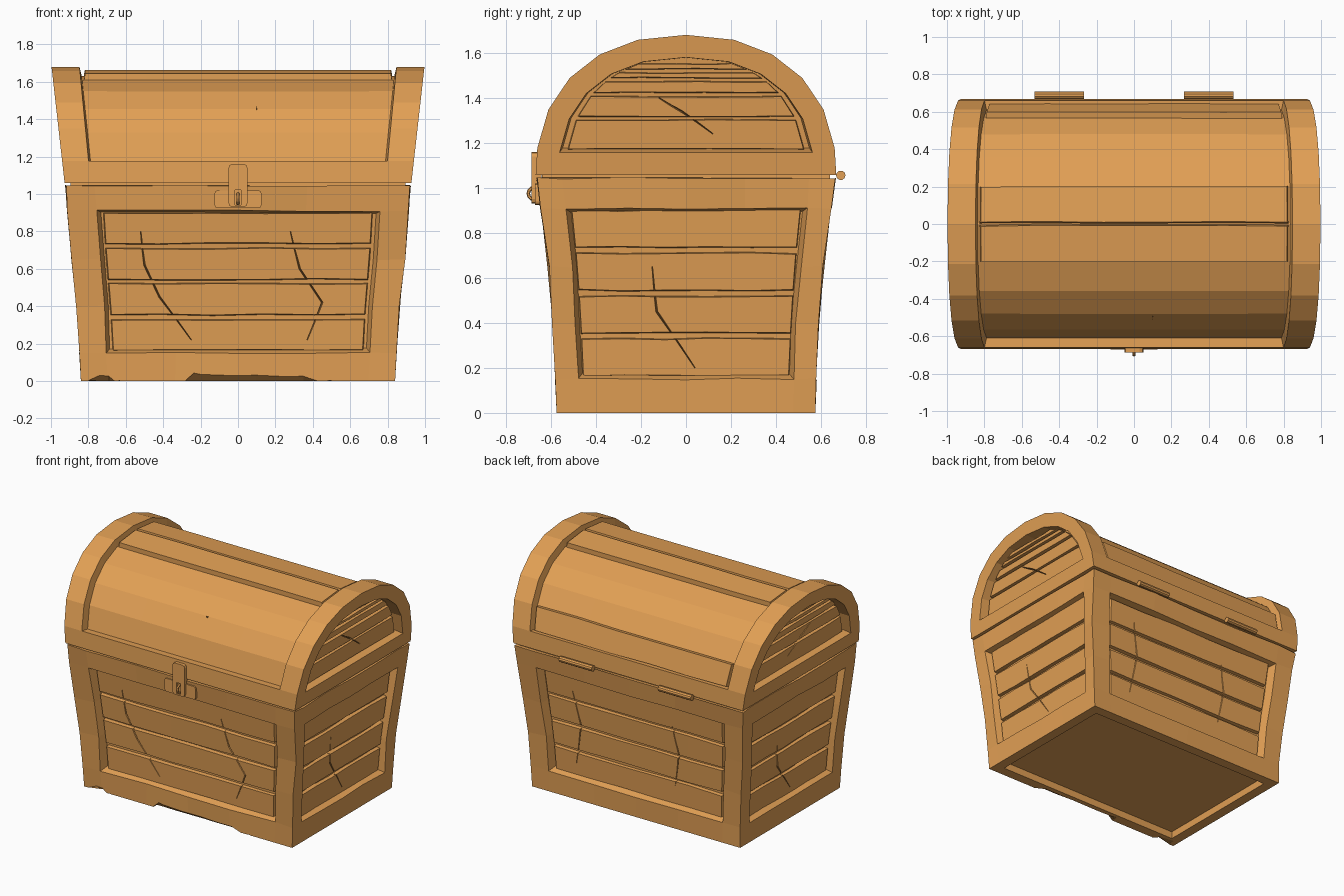
import bpy, bmesh, random
from math import sin, cos, radians, pi
from mathutils import Vector, Matrix

random.seed(4)
if "Cube" in bpy.data.objects:
    bpy.data.objects.remove(bpy.data.objects["Cube"])

wood = bpy.data.materials.new("warm wood")
wood.use_nodes = True
wood.diffuse_color = (0.76, 0.35, 0.09, 1)
wood.node_tree.nodes["Principled BSDF"].inputs["Base Color"].default_value = (0.76, 0.35, 0.09, 1)


def finish(name, bm):
    mesh = bpy.data.meshes.new(name)
    bm.to_mesh(mesh)
    bm.free()
    mesh.materials.append(wood)
    ob = bpy.data.objects.new(name, mesh)
    bpy.context.collection.objects.link(ob)
    return ob


def tube(bm, rings):
    """Closed solid lofted through rings of equal length."""
    vs = [[bm.verts.new(p) for p in ring] for ring in rings]
    n = len(vs[0])
    faces = [bm.faces.new((a[i], a[(i + 1) % n], b[(i + 1) % n], b[i]))
             for a, b in zip(vs, vs[1:]) for i in range(n)]
    faces += [bm.faces.new(vs[0]), bm.faces.new(vs[-1])]
    bmesh.ops.recalc_face_normals(bm, faces=faces)


def inset(bm, faces, thickness, depth):
    bmesh.ops.inset_region(bm, faces=faces, thickness=thickness, depth=depth,
                           use_even_offset=True, use_boundary=True)


def carve(target, solids):
    """Cut a list of lofted solids out of the target."""
    bm = bmesh.new()
    for rings in solids:
        tube(bm, rings)
    cutter = finish("cutter", bm)
    cutter.hide_render = True
    mod = target.modifiers.new("carve", 'BOOLEAN')
    mod.operation, mod.object, mod.solver = 'DIFFERENCE', cutter, 'EXACT'
    with bpy.context.temp_override(object=target, active_object=target):
        bpy.ops.object.modifier_apply(modifier=mod.name)
    bpy.data.objects.remove(cutter)


def crack(points):
    """Tapered wedge along (position, normal) pairs."""
    rings = []
    for i, (p, n) in enumerate(points):
        a, b = points[max(i - 1, 0)][0], points[min(i + 1, len(points) - 1)][0]
        w = 0.003 if i in (0, len(points) - 1) else 0.009
        side = (b - a).cross(n).normalized() * w
        rings.append([p - n * 0.025, p + n * 0.025 + side, p + n * 0.025 - side])
    return rings


def plank(bm, place, gap, front, back, cols=(-1, -0.6, -0.2, 0.2, 0.6, 1)):
    """Board with a wavy edge; place(u, v, depth) gives a point."""
    rings = []
    for u in cols:
        lo, hi = (gap * random.uniform(0.4, 1.1) for _ in "ab")
        rings.append([place(u, lo, back), place(u, 1 - hi, back),
                      place(u * 0.99, 1 - hi - gap * 0.5, front),
                      place(u * 0.99, lo + gap * 0.5, front)])
    tube(bm, rings)


# Flared body outline: height, half width, half depth
OUTLINE = [(0, 0.84, 0.575), (0.15, 0.845, 0.578), (0.4, 0.862, 0.592),
           (0.65, 0.89, 0.612), (0.91, 0.91, 0.645), (1.042, 0.92, 0.662)]


def half(z, axis):
    for a, b in zip(OUTLINE, OUTLINE[1:]):
        if z <= b[0]:
            break
    t = (z - a[0]) / (b[0] - a[0])
    return a[axis] + t * (b[axis] - a[axis])


def turn(k, x, y):
    return [(x, y), (-y, x), (-x, -y), (y, -x)][k]


def wall(k, u, z, d):
    """Point on body wall k: 0 front, 1 left, 2 back, 3 right."""
    along, out = (1, 2) if k % 2 == 0 else (2, 1)
    return Vector((*turn(k, u * half(z, along), -half(z, out) - d), z))


# Body with recessed wall panels and a recessed underside
bm = bmesh.new()
rings = []
for z, _, _ in OUTLINE:
    ring = [wall(k, u, z, 0) for k in range(4) for u in (-1, -0.83, -0.4, 0, 0.4, 0.83)]
    for p in ring:
        if z > 0:
            p += Vector([random.uniform(-0.005, 0.005) for _ in range(3)])
    rings.append(ring)
tube(bm, rings)
bm.normal_update()
panels = []
for f in bm.faces:
    c = f.calc_center_median()
    if 0.16 < c.z < 0.9 and min(abs(c.x) / half(c.z, 1), abs(c.y) / half(c.z, 2)) < 0.8:
        panels.append(f)
base = [f for f in bm.faces if f.normal.z < -0.9]
inset(bm, panels, 0.02, -0.06)
inset(bm, base, 0.075, 0)
inset(bm, base, 0.004, -0.05)
body = finish("body_frame", bm)


# Worn chips along the lower front edge
def chip(steps):
    return [[(x, -0.625, 2.25 * h), (x, -0.625, -0.5 * h), (x, -0.515, -0.5 * h)] for x, h in steps]


carve(body, [chip([(-0.28, 0.003), (-0.2, 0.035), (0.1, 0.03), (0.35, 0.025), (0.5, 0.003)]),
             chip([(-0.8, 0.003), (-0.69, 0.025), (-0.63, 0.003)])])

# Four boards on each wall, with splits in the wood
CRACKS = {0: [[(-0.52, 0.8), (-0.5, 0.62), (-0.42, 0.45), (-0.25, 0.22)],
              [(0.28, 0.8), (0.33, 0.6), (0.45, 0.42), (0.37, 0.22)]],
          1: [[(-0.15, 0.65), (-0.13, 0.45), (0.04, 0.2)]],
          2: [[(-0.5, 0.8), (-0.45, 0.55), (-0.5, 0.25)],
              [(0.3, 0.75), (0.34, 0.55), (0.3, 0.3)]],
          3: [[(-0.17, 0.65), (-0.13, 0.42), (0.04, 0.2)]]}
for k, side in enumerate(("front", "left", "back", "right")):
    bm = bmesh.new()
    for i in range(4):
        z0 = 0.152 + i * 0.19
        plank(bm, lambda u, v, d: wall(k, u * 0.795, z0 + v * 0.19, d), 0.06, -0.035, -0.075)
    boards = finish(side + "_boards", bm)
    normal = Vector((*turn(k, 0, -1), 0))
    along = 1 if k % 2 == 0 else 2
    carve(boards, [crack([(wall(k, a / half(z, along), z, -0.035), normal) for a, z in line])
                   for line in CRACKS[k]])

# Filler behind the seam between body and lid
bm = bmesh.new()
bmesh.ops.create_cube(bm, size=1, matrix=Matrix.Translation((0, 0, 1.045)) @ Matrix.Diagonal((1.79, 1.28, 0.06, 1)))
finish("seam_filler", bm)


# Arched lid
def arch(deg):
    c, s = cos(radians(deg)), max(sin(radians(deg)), 0)
    return Vector((0, -0.668 * (1 if c > 0 else -1) * abs(c) ** 0.89, 1.058 + 0.622 * s ** 0.89))


def lid_x(z):
    return 0.927 + 0.07 * (z - 1.058) / 0.622


STEPS = [9 + 16.2 * i for i in range(11)]
bm = bmesh.new()
outline = [arch(a) for a in [0] + STEPS + [180]]
tube(bm, [[(f * lid_x(p.z), p.y, p.z) for p in outline] for f in (-1, -0.85, -0.4, 0, 0.4, 0.85, 1)])
bm.normal_update()
top = [f for f in bm.faces if abs(f.normal.x) < 0.5 and f.calc_center_median().z > 1.17
       and abs(f.calc_center_median().x) < 0.82]


def ends():
    return [f for f in bm.faces if len(f.verts) > 4 and abs(f.normal.x) > 0.8]


inset(bm, top, 0.012, -0.05)
inset(bm, ends(), 0.1, 0)
bmesh.ops.remove_doubles(bm, verts=list({v for f in ends() for v in f.verts}), dist=0.025)
bm.normal_update()
inset(bm, ends(), 0.01, -0.08)
finish("lid_frame", bm)

# Boards over the lid
bm = bmesh.new()
for a, b in zip(STEPS, STEPS[1:]):
    p, q = arch(a), arch(b)
    n = (q - p).cross(Vector((1, 0, 0))).normalized()
    n = n if n.dot(p - Vector((0, 0, 1.05))) > 0 else -n

    def place(u, v, d):
        r = p.lerp(q, v)
        return Vector((u * (0.85 * lid_x(r.z) - 0.02), r.y, r.z)) + n * d
    plank(bm, place, 0.045, -0.016, -0.065)
lid_boards = finish("lid_boards", bm)
splits = []
for line in ([(-0.53, 51), (-0.53, 43), (-0.48, 36)],
             [(0.47, 53), (0.53, 36), (0.44, 17)],
             [(0.24, 90), (0.18, 75), (0.13, 58), (0.1, 40)],
             [(-0.3, 154), (-0.28, 143), (-0.23, 136)],
             [(0.5, 154), (0.44, 143), (0.52, 130)],
             [(-0.63, 133), (-0.5, 122), (-0.38, 109), (-0.28, 100)]):
    points = []
    for x, a in line:
        n = Vector((0, -cos(radians(a)), sin(radians(a))))
        points.append((arch(a) - n * 0.02 + Vector((x, 0, 0)), n))
    splits.append(crack(points))
carve(lid_boards, splits)


# Boards in the arched ends of the lid
def end_width(z):
    return 0.535 * max(1 - ((z - 1.06) / 0.52) ** 2.25, 0) ** 0.444


LEVELS = [1.165, 1.31, 1.415, 1.48, 1.52, 1.56]
for s, side in ((1, "left"), (-1, "right")):
    bm = bmesh.new()
    for z0, z1 in zip(LEVELS, LEVELS[1:]):
        def place(u, v, d):
            z = z0 + v * (z1 - z0)
            return Vector((s * (lid_x(z) + d), u * end_width(z), z))
        plank(bm, place, 0.008 / (z1 - z0), -0.045, -0.095)
    boards = finish(side + "_lid_end_boards", bm)
    line = [(-0.12, 1.4), (-0.02, 1.34), (0.12, 1.24)]
    carve(boards, [crack([(Vector((s * (lid_x(z) - 0.045), y, z)), Vector((s, 0, 0))) for y, z in line])])


# Latch and hinges
def box(name, center, size, bevel):
    bm = bmesh.new()
    bmesh.ops.create_cube(bm, size=1, matrix=Matrix.Translation(center) @ Matrix.Diagonal((*size, 1)))
    edges = [e for e in bm.edges if abs((e.verts[0].co - e.verts[1].co).y) > 0.01]
    bmesh.ops.bevel(bm, geom=edges, offset=bevel, segments=2, affect='EDGES', profile=0.5)
    return finish(name, bm)


box("latch_plate", (0, -0.652, 0.972), (0.25, 0.036, 0.095), 0.015)
hasp = box("latch_hasp", (0, -0.664, 1.045), (0.1, 0.044, 0.23), 0.02)
carve(hasp, [[(-0.016, y, 0.94), (0.016, y, 0.94), (0.016, y, 1.02), (-0.016, y, 1.02)] for y in (-0.72, -0.672)]
      and [[[(x, y, z) for x, z in ((-0.016, 0.94), (0.016, 0.94), (0.016, 1.02), (-0.016, 1.02))]
            for y in (-0.72, -0.672)]])
bpy.ops.mesh.primitive_torus_add(location=(0, -0.674, 0.975), rotation=(0, pi / 2, 0), major_radius=0.027,
                                 minor_radius=0.008, major_segments=12, minor_segments=6)
bpy.context.object.name = "latch_staple"
bpy.context.object.data.materials.append(wood)

for s, side in ((1, "left"), (-1, "right")):
    bm = bmesh.new()
    bmesh.ops.create_cone(bm, cap_ends=True, segments=10, radius1=0.021, radius2=0.021, depth=0.265,
                          matrix=Matrix.Translation((s * 0.4, 0.688, 1.056)) @ Matrix.Rotation(pi / 2, 4, 'Y'))
    finish(side + "_hinge", bm)
